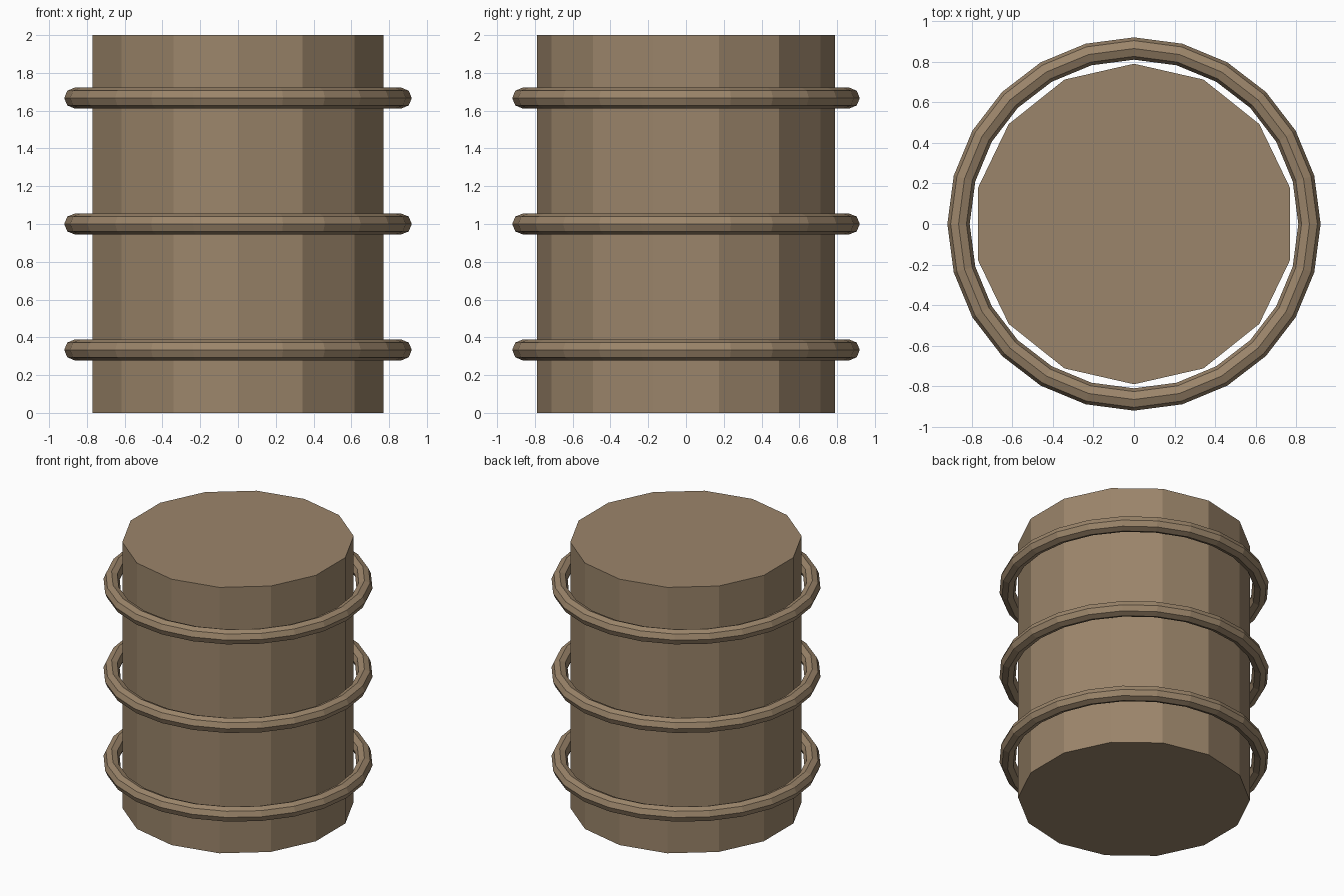
import bpy

if "Cube" in bpy.data.objects:
    bpy.data.objects.remove(bpy.data.objects["Cube"])

wood = bpy.data.materials.new("brown_wood")
wood.diffuse_color = (0.33, 0.235, 0.145, 1)
wood.use_nodes = True
wood.node_tree.nodes["Principled BSDF"].inputs["Base Color"].default_value = wood.diffuse_color


def finish(name):
    obj = bpy.context.object
    obj.name = name
    obj.data.materials.append(wood)
    bpy.ops.object.shade_flat()


# Fourteen-sided barrel body
bpy.ops.mesh.primitive_cylinder_add(vertices=14, radius=0.79, depth=2, location=(0, 0, 1))
finish("barrel_body")

# Three loose hoops, evenly spaced
for i, part in enumerate(("lower", "middle", "upper")):
    bpy.ops.mesh.primitive_torus_add(
        major_segments=24, minor_segments=8,
        major_radius=0.865, minor_radius=0.055,
        location=(0, 0, 1 / 3 + i * 2 / 3))
    finish(part + "_hoop")
